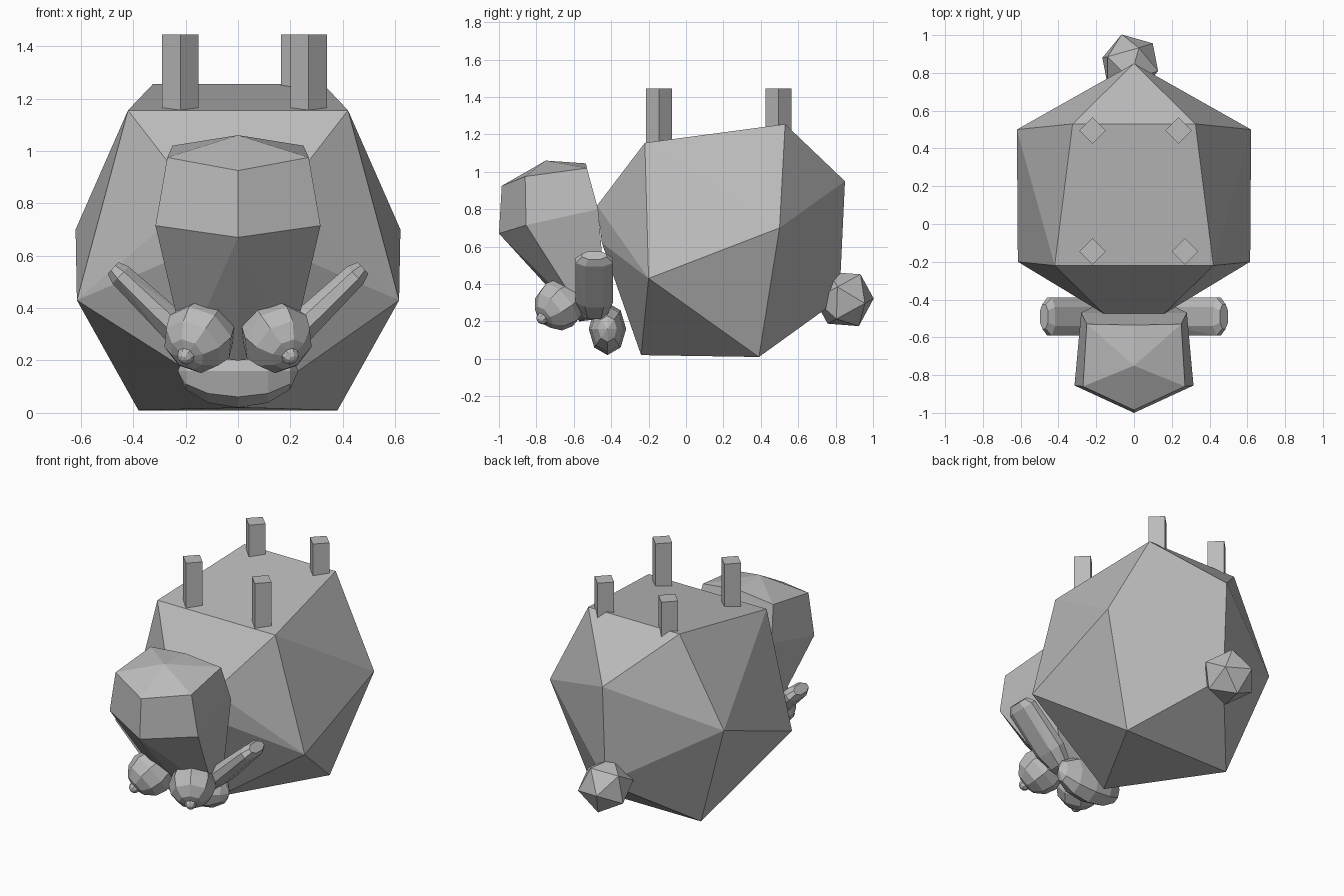
import bpy, bmesh
from mathutils import Vector, Matrix

if "Cube" in bpy.data.objects:
    bpy.data.objects.remove(bpy.data.objects["Cube"])

grey = bpy.data.materials.new("plain grey")
grey.use_nodes = True
colour = (0.5, 0.5, 0.5, 1)
grey.diffuse_color = colour
grey.node_tree.nodes["Principled BSDF"].inputs["Base Color"].default_value = colour


def finish(name, bm):
    bmesh.ops.recalc_face_normals(bm, faces=bm.faces)
    mesh = bpy.data.meshes.new(name)
    bm.to_mesh(mesh)
    bm.free()
    mesh.materials.append(grey)
    obj = bpy.data.objects.new(name, mesh)
    bpy.context.collection.objects.link(obj)
    return obj


def faceted(name, middle, pairs):
    """Convex faceted solid from centre-line points and mirrored side points."""
    bm = bmesh.new()
    for p in middle:
        bm.verts.new(p)
    for x, y, z in pairs:
        bm.verts.new((x, y, z))
        bm.verts.new((-x, y, z))
    res = bmesh.ops.convex_hull(bm, input=bm.verts)
    loose = [v for v in bm.verts if not v.link_faces]
    bmesh.ops.delete(bm, geom=loose, context='VERTS')
    bmesh.ops.dissolve_limit(bm, angle_limit=0.05, verts=bm.verts, edges=bm.edges)
    return finish(name, bm)


def ball(name, centre, radii, segments, rings, axis=(0, 0, 1)):
    """Low-poly ball whose pole points along axis."""
    bm = bmesh.new()
    turn = Vector(axis).to_track_quat('Z', 'Y').to_matrix().to_4x4()
    m = Matrix.Translation(centre) @ turn @ Matrix.Diagonal((*radii, 1))
    bmesh.ops.create_uvsphere(bm, u_segments=segments, v_segments=rings, radius=1, matrix=m)
    return finish(name, bm)


# Big faceted body, resting on its back
faceted("body",
        [(0, 0.85, 0.95), (0, 0.82, 0.32), (0.03, -0.24, 0.02)],
        [(0.42, -0.22, 1.155), (0.325, 0.53, 1.255), (0.62, 0.5, 0.7),
         (0.615, -0.2, 0.43), (0.38, 0.39, 0.01),
         (0.16, -0.475, 0.82), (0.17, -0.45, 0.62)])

# Head tapering down to the muzzle
faceted("head",
        [(0, -0.75, 1.06), (0, -0.985, 0.925), (0, -1, 0.67),
         (0, -0.535, 1.045), (0, -0.57, 0.2)],
        [(0.27, -0.86, 0.975), (0.315, -0.855, 0.715), (0.25, -0.53, 1.02),
         (0.28, -0.47, 0.8), (0.2, -0.54, 0.22), (0.18, -0.42, 0.22)])

ball("muzzle", (0, -0.42, 0.16), (0.1, 0.14, 0.23), 8, 6, (1, 0, 0))

# Eyes and pupils, each pole facing outward and down
for side, name in ((1, "left"), (-1, "right")):
    centre = Vector((side * 0.148, -0.675, 0.29))
    look = Vector((side * 0.4, -0.72, -0.57)).normalized()
    ball(name + "_eye", centre, (0.14, 0.14, 0.135), 8, 6, look)
    ball(name + "_pupil", centre + look * 0.125, (0.035, 0.035, 0.035), 8, 6, look)

# Flat ears with chamfered tips, spreading up and out
for side, name in ((1, "left"), (-1, "right")):
    along = Vector((side * 0.72, 0, 0.69))
    across = Vector((side * -0.69, 0, 0.72))
    root = Vector((side * 0.16, -0.49, 0.25))
    bm = bmesh.new()
    for length, width, thick in ((0, 0.07, 0.05), (0.1, 0.1, 0.06),
                                 (0.4, 0.1, 0.045), (0.44, 0.065, 0.03)):
        for w, t in ((1, 0.4), (0.5, 1), (-0.5, 1), (-1, 0.4),
                     (-1, -0.4), (-0.5, -1), (0.5, -1), (1, -0.4)):
            bm.verts.new(root + along * length + across * t * thick + Vector((0, w * width, 0)))
    bmesh.ops.convex_hull(bm, input=bm.verts)
    bmesh.ops.dissolve_limit(bm, angle_limit=0.05, verts=bm.verts, edges=bm.edges)
    finish(name + "_ear", bm)

# Tail
bm = bmesh.new()
bmesh.ops.create_icosphere(bm, subdivisions=1, radius=0.165,
                           matrix=Matrix.Translation((-0.02, 0.845, 0.32)) @ Matrix.Rotation(0.5, 4, 'X'))
finish("tail", bm)

# Four square legs pointing up
for name, x, y, low in (("front_left_leg", 0.27, -0.145, 1.1), ("front_right_leg", -0.22, -0.145, 1.1),
                        ("back_left_leg", 0.235, 0.495, 1.18), ("back_right_leg", -0.22, 0.495, 1.18)):
    top = 1.445
    bm = bmesh.new()
    bmesh.ops.create_cone(bm, cap_ends=True, segments=4, radius1=0.07, radius2=0.07, depth=top - low,
                          matrix=Matrix.Translation((x, y, (top + low) / 2)))
    finish(name, bm)
